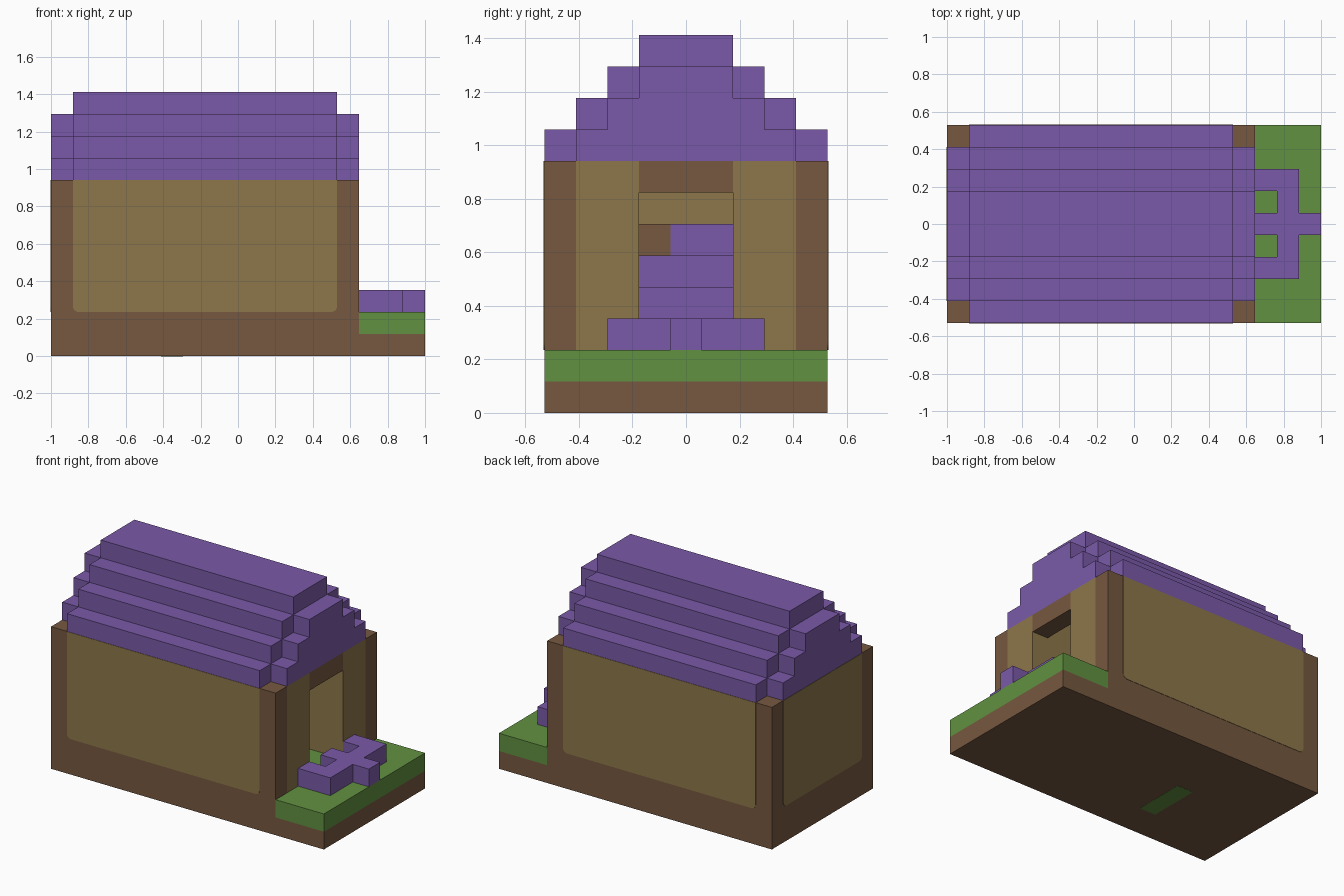
import bpy, bmesh, math
from mathutils import Vector

cube = bpy.data.objects.get("Cube")
if cube:
    bpy.data.objects.remove(cube, do_unlink=True)

U = 2 / 17           # size of one block
L, W = 17, 4.5       # length and half width in blocks


def material(name, rgb):
    m = bpy.data.materials.new(name)
    m.use_nodes = True
    m.diffuse_color = (*rgb, 1)
    m.node_tree.nodes["Principled BSDF"].inputs["Base Color"].default_value = (*rgb, 1)
    return m


BROWN = material("timber brown", (0.181, 0.098, 0.051))
TAN = material("plaster tan", (0.266, 0.184, 0.069))
PURPLE = material("roof purple", (0.195, 0.102, 0.392))
GREEN = material("grass green", (0.122, 0.283, 0.053))


def finish(name, bm, mat):
    bmesh.ops.recalc_face_normals(bm, faces=bm.faces)
    me = bpy.data.meshes.new(name)
    bm.to_mesh(me)
    bm.free()
    me.materials.append(mat)
    ob = bpy.data.objects.new(name, me)
    bpy.context.collection.objects.link(ob)
    return ob


def blocks(name, mat, boxes):
    """Boxes given as x, y and z ranges in block units."""
    bm = bmesh.new()
    for xr, yr, zr in boxes:
        vs = bmesh.ops.create_cube(bm, size=1)["verts"]
        for v in vs:
            pick = [r[0] if c < 0 else r[1] for c, r in zip(v.co, (xr, yr, zr))]
            v.co = Vector((pick[0] - L / 2, pick[1], pick[2])) * U
    return finish(name, bm, mat)


def both(x, y, z):
    """The same box on both sides of the centre line."""
    return [(x, y, z), (x, (-y[1], -y[0]), z)]


def panel(name, half, place):
    """Thin plate with rounded lower corners; place maps (across, up, out)."""
    r, low, high = 0.25, 2, 8
    pts = [(half, high), (-half, high)]
    for cx, start in ((-half + r, math.pi), (half - r, 1.5 * math.pi)):
        for k in range(5):
            a = start + k * math.pi / 8
            pts.append((cx + r * math.cos(a), low + r + r * math.sin(a)))
    bm = bmesh.new()
    face = bm.faces.new([bm.verts.new(Vector(place(a, b, 0)) * U) for a, b in pts])
    ext = bmesh.ops.extrude_face_region(bm, geom=[face])["geom"]
    shift = (Vector(place(0, 0, 0.02)) - Vector(place(0, 0, 0))) * U
    bmesh.ops.translate(bm, vec=shift, verts=[g for g in ext if isinstance(g, bmesh.types.BMVert)])
    return finish(name, bm, TAN)


# Ground
blocks("base_slab", BROWN, [((0, L), (-W, W), (0, 1))])
blocks("yard_grass", GREEN, [((14, L), (-W, W), (1, 2))])
blocks("hall_floor", GREEN, [((1, 14), (-1.5, 1.5), (1, 2))])
blocks("underside_patch", GREEN, [((5, 6), (-2.5, 0.5), (-0.01, 0.01))])

# Timber walls and door lintel
blocks("outer_walls", BROWN, both((0, 14), (3.5, 4.5), (1, 8)) + [((0, 1), (-3.5, 3.5), (1, 8))])
blocks("door_lintel", BROWN, [((13, 14), (-1.5, 1.5), (7, 8))])

# Plaster walls around the hall
blocks("inner_walls", TAN,
       both((1, 14), (1.5, 3.5), (1, 8)) + both((1, 13), (1.5, 2.5), (8, 10))
       + [((1, 1.2), (-1.5, 1.5), (2, 10))])

# Plaster panels set on the outside
for name, s in (("front_panel", -1), ("back_panel", 1)):
    panel(name, 6, lambda a, b, o, s=s: (a + 7 - L / 2, s * (W + o), b))
panel("end_panel", 3.5, lambda a, b, o: (-L / 2 - o, a, b))

# Stepped roof, hollow in the lower two layers, with narrower gables
roof = []
for i in range(4):
    z, half = (8 + i, 9 + i), W - i
    if i < 2:
        roof += both((1, 13), (2.5, half), z)
    else:
        roof.append(((1, 13), (-half, half), z))
    if i < 3:
        roof += [(x, (-half + 1, half - 1), z) for x in ((0, 1), (13, 14))]
blocks("stepped_roof", PURPLE, roof)

# Stair at the far end of the hall
blocks("hall_stair", PURPLE,
       [((5 - i, 6 - i), (-1.5, 1.5), (2, 4 + i)) for i in range(2)]
       + [((3, 4), (-0.5, 1.5), (2, 6))])
blocks("stair_post", BROWN, [((3, 4), (-1.5, -0.5), (2, 6))])

# Low border on the grass
blocks("yard_border", PURPLE,
       both((14, 15), (1.5, 2.5), (2, 3))
       + [((15, 16), (-2.5, 2.5), (2, 3))]
       + [((x, x + 1), (-0.5, 0.5), (2, 3)) for x in (14, 16)])
